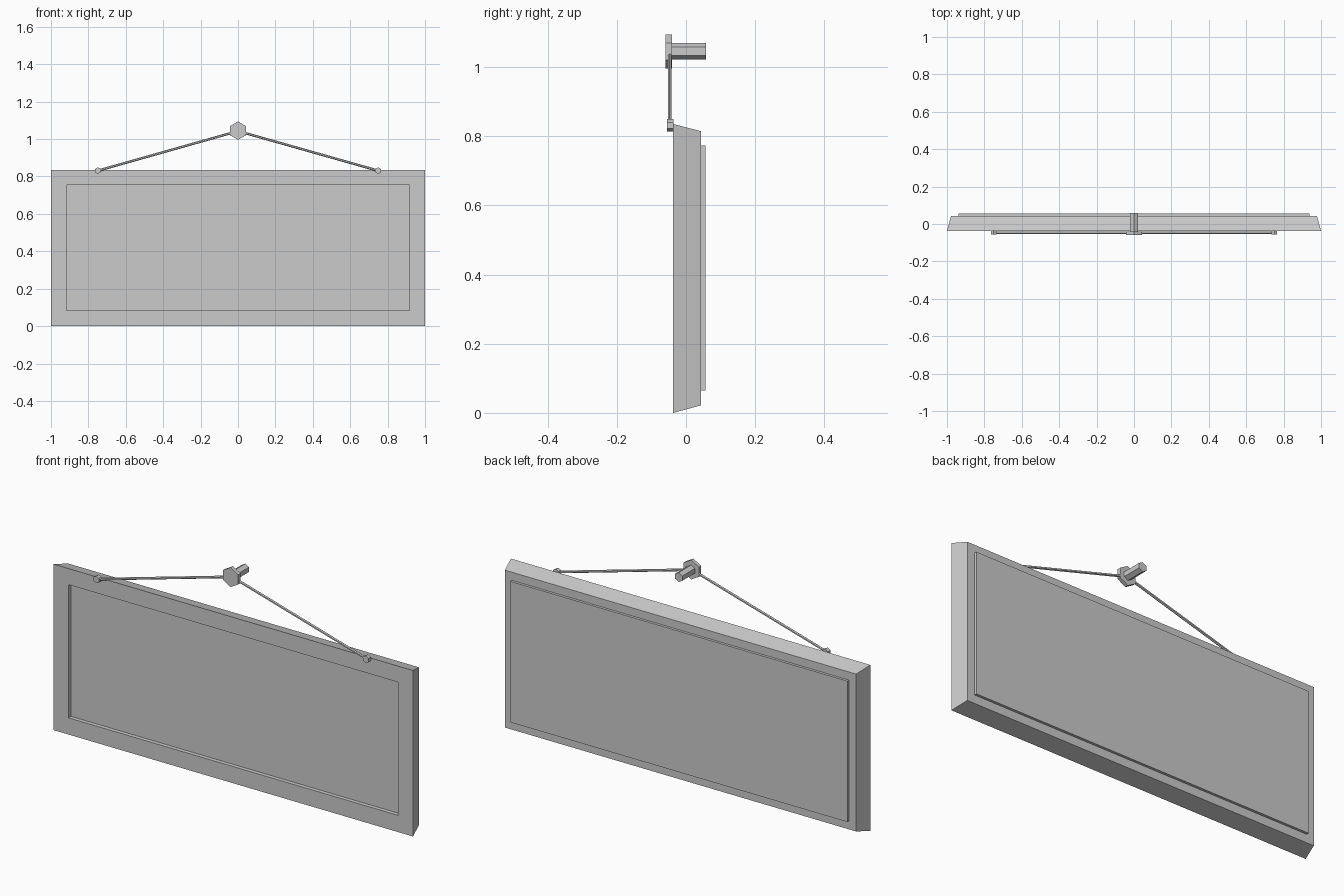
import bpy
import bmesh
import math
from mathutils import Vector

if "Cube" in bpy.data.objects:
    bpy.data.objects.remove(bpy.data.objects["Cube"])

grey = bpy.data.materials.new("plain grey")
grey.diffuse_color = (0.6, 0.6, 0.6, 1)
grey.use_nodes = True
grey.node_tree.nodes["Principled BSDF"].inputs["Base Color"].default_value = grey.diffuse_color


def finish(bm, name):
    bmesh.ops.recalc_face_normals(bm, faces=bm.faces[:])
    mesh = bpy.data.meshes.new(name)
    bm.to_mesh(mesh)
    bm.free()
    mesh.materials.append(grey)
    obj = bpy.data.objects.new(name, mesh)
    bpy.context.collection.objects.link(obj)
    return obj


def rect(bm, half_x, y, z0, z1):
    corners = ((-half_x, z0), (half_x, z0), (half_x, z1), (-half_x, z1))
    return [bm.verts.new((x, y, z)) for x, z in corners]


def bridge(bm, a, b):
    for i in range(4):
        j = (i + 1) % 4
        bm.faces.new((a[i], a[j], b[j], b[i]))


def rod(name, start, end, radius, sides=6):
    """Prism between two points."""
    start, end = Vector(start), Vector(end)
    axis = (end - start).normalized()
    # one corner direction points as far upward as the axis allows
    u = (Vector((0, 0, 1)) - axis * axis.z).normalized()
    v = axis.cross(u)
    bm = bmesh.new()
    rings = []
    for p in (start, end):
        rings.append([bm.verts.new(p + radius * (u * math.cos(t) + v * math.sin(t)))
                      for t in (2 * math.pi * i / sides for i in range(sides))])
    for ring in rings:
        bm.faces.new(ring)
    for i in range(sides):
        j = (i + 1) % sides
        bm.faces.new((rings[0][i], rings[0][j], rings[1][j], rings[1][i]))
    return finish(bm, name)


# Frame: closed ring of four loops, tapering to the back
bm = bmesh.new()
loops = [rect(bm, 1.0, -0.037, 0.0, 0.835),
         rect(bm, 0.917, -0.037, 0.084, 0.754),
         rect(bm, 0.917, 0.044, 0.084, 0.754),
         rect(bm, 0.978, 0.044, 0.022, 0.814)]
for i in range(4):
    bridge(bm, loops[i], loops[(i + 1) % 4])
finish(bm, "frame")

# Board: recessed at the front, standing proud at the back
bm = bmesh.new()
front = rect(bm, 0.938, -0.017, 0.064, 0.773)
back = rect(bm, 0.938, 0.057, 0.064, 0.773)
bm.faces.new(front)
bm.faces.new(back)
bridge(bm, front, back)
finish(bm, "board")

# Wall nail
rod("nail_head", (0, -0.059, 1.045), (0, -0.041, 1.045), 0.049)
rod("nail_shaft", (0, -0.041, 1.045), (0, 0.058, 1.045), 0.024)

# Hanging cords and their end pegs
for side, s in (("left", -1), ("right", 1)):
    rod(side + "_cord", (s * 0.75, -0.047, 0.831), (0, -0.047, 1.043), 0.0065)
    rod(side + "_peg", (s * 0.75, -0.055, 0.831), (s * 0.75, -0.036, 0.831), 0.018)
